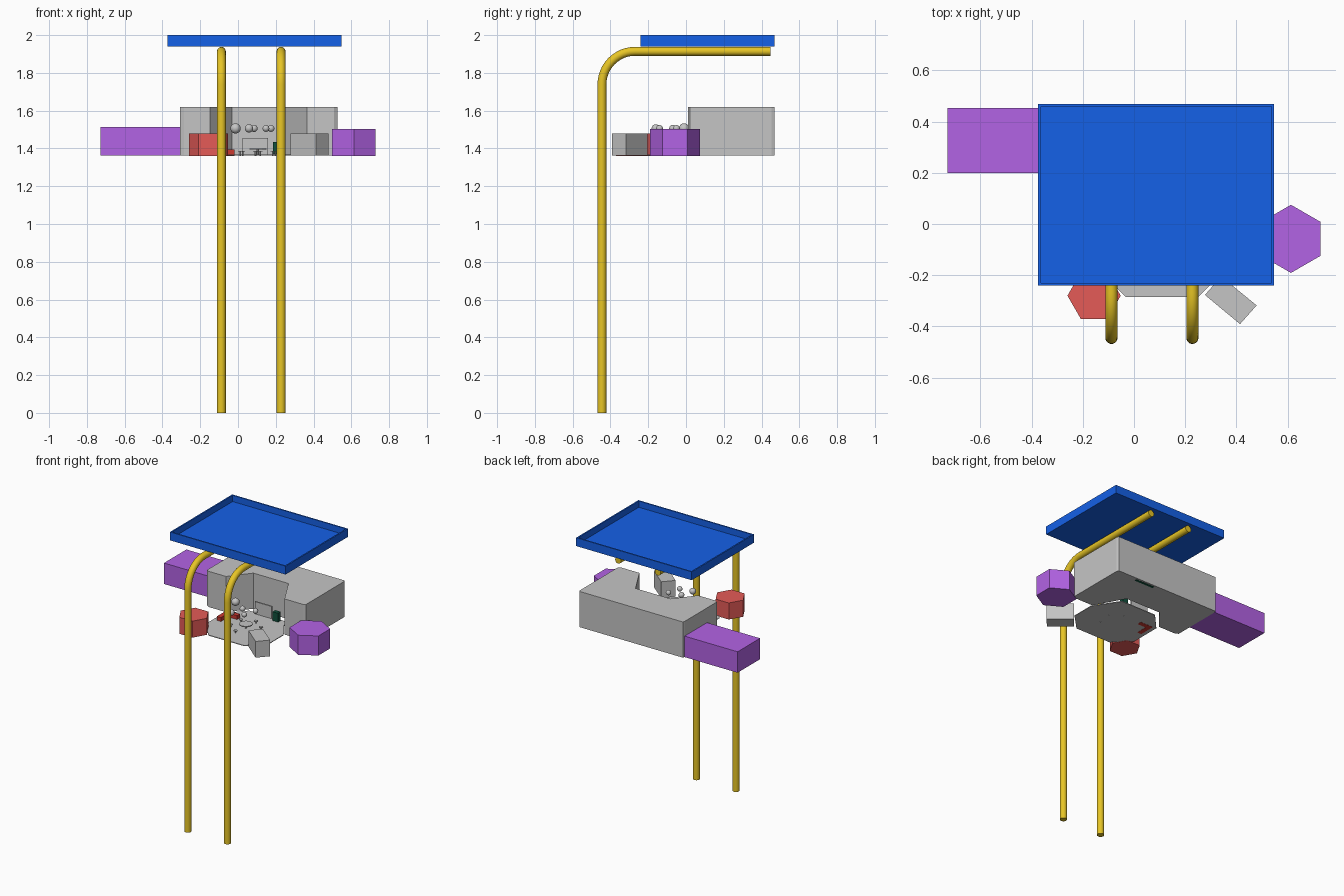
import bpy, bmesh, math
from mathutils import Vector

if "Cube" in bpy.data.objects:
    bpy.data.objects.remove(bpy.data.objects["Cube"])


def mat(name, col):
    m = bpy.data.materials.new(name)
    m.diffuse_color = (*col, 1)
    m.use_nodes = True
    m.node_tree.nodes["Principled BSDF"].inputs["Base Color"].default_value = m.diffuse_color
    return m


BLUE = mat("blue", (0.008, 0.125, 0.84))
YELLOW = mat("yellow", (0.83, 0.58, 0.02))
GREY = mat("grey", (0.56, 0.56, 0.56))
PURPLE = mat("purple", (0.45, 0.125, 0.78))
RED = mat("red", (0.78, 0.105, 0.097))
BRIGHT_RED = mat("bright red", (0.6, 0.04, 0.03))
GREEN = mat("dark green", (0.005, 0.08, 0.045))


def finish(bm, name, material):
    bmesh.ops.recalc_face_normals(bm, faces=bm.faces)
    me = bpy.data.meshes.new(name)
    bm.to_mesh(me)
    bm.free()
    me.materials.append(material)
    ob = bpy.data.objects.new(name, me)
    bpy.context.collection.objects.link(ob)
    return ob


def prism(name, outline, z0, z1, material):
    """Extrude a plan outline from z0 up to z1."""
    bm = bmesh.new()
    low = [bm.verts.new((x, y, z0)) for x, y in outline]
    high = [bm.verts.new((x, y, z1)) for x, y in outline]
    bm.faces.new(low[::-1])
    bm.faces.new(high)
    n = len(outline)
    for i in range(n):
        j = (i + 1) % n
        bm.faces.new((low[i], low[j], high[j], high[i]))
    return finish(bm, name, material)


def box(name, x0, x1, y0, y1, z0, z1, material):
    return prism(name, [(x0, y0), (x1, y0), (x1, y1), (x0, y1)], z0, z1, material)


def ngon(cx, cy, r, n, turn=0):
    return [(cx + r * math.cos(turn + 2 * math.pi * i / n),
             cy + r * math.sin(turn + 2 * math.pi * i / n)) for i in range(n)]


def smooth(ob):
    bpy.ops.object.select_all(action='DESELECT')
    ob.select_set(True)
    bpy.context.view_layer.objects.active = ob
    bpy.ops.object.shade_smooth_by_angle(angle=math.radians(40))


# Canopy: shallow open tray, inset and pushed down from the top
X0, X1, Y0, Y1 = -0.374, 0.547, -0.24, 0.469
bm = bmesh.new()
bmesh.ops.create_cube(bm, size=1)
for v in bm.verts:
    v.co = (X0 if v.co.x < 0 else X1, Y0 if v.co.y < 0 else Y1, 1.94 if v.co.z < 0 else 2.0)
bm.normal_update()
top = max(bm.faces, key=lambda f: f.calc_center_median().z)
bmesh.ops.inset_region(bm, faces=[top], thickness=0.014)
new = bmesh.ops.extrude_face_region(bm, geom=[top])
bmesh.ops.translate(bm, vec=(0, 0, -0.045),
                    verts=[g for g in new["geom"] if isinstance(g, bmesh.types.BMVert)])
if top.is_valid:
    bm.faces.remove(top)
finish(bm, "canopy_tray", BLUE)

# Two bent support pipes
PY, PZ, PR, BEND = -0.445, 1.914, 0.0235, 0.175
for side, px in (("left", -0.088), ("right", 0.228)):
    path = [(px, PY, 0)]
    for i in range(13):
        a = math.pi / 2 * i / 12
        path.append((px, PY + BEND * (1 - math.cos(a)), PZ - BEND * (1 - math.sin(a))))
    path.append((px, 0.447, PZ))
    bm = bmesh.new()
    rings = []
    n = 20
    for i, p in enumerate(path):
        a = math.pi / 2 * min(max(i - 1, 0), 12) / 12
        side_dir = Vector((0, -math.cos(a), math.sin(a)))
        rings.append([bm.verts.new(Vector(p) + PR * (Vector((1, 0, 0)) * math.cos(t) + side_dir * math.sin(t)))
                      for t in (2 * math.pi * k / n for k in range(n))])
    for r0, r1 in zip(rings, rings[1:]):
        for k in range(n):
            bm.faces.new((r0[k], r0[(k + 1) % n], r1[(k + 1) % n], r1[k]))
    bm.faces.new(rings[0])
    bm.faces.new(rings[-1])
    smooth(finish(bm, side + "_pipe", YELLOW))

# Main grey block: shorter left wing, recess in the front, trimmed corners
BZ = 1.363
prism("main_block", [
    (-0.287, 0.075), (-0.148, 0.075), (-0.032, 0.22), (0.248, 0.22), (0.364, 0.01),
    (0.509, 0.01), (0.528, 0.022), (0.528, 0.452), (0.522, 0.468),
    (-0.302, 0.468), (-0.307, 0.452), (-0.307, 0.088)], BZ, 1.62, GREY)

# Thin floor plate in front, reaching into the recess
prism("floor_plate", [
    (-0.032, -0.286), (0.25, -0.286), (0.364, -0.17), (0.364, 0.0),
    (0.248, 0.175), (-0.032, 0.175), (-0.148, 0.05), (-0.148, -0.17)], BZ - 0.001, BZ + 0.004, GREY)

# Outer rooms
box("left_room", -0.729, -0.306, 0.199, 0.454, BZ, 1.514, PURPLE)
prism("right_hexagon_room", ngon(0.613, -0.058, 0.133, 6, math.pi / 6), 1.361, 1.502, PURPLE)
prism("red_hexagon_room", ngon(-0.156, -0.28, 0.104, 6), 1.361, 1.48, RED)
prism("angled_box", [(0.277, -0.277), (0.414, -0.391), (0.479, -0.318), (0.341, -0.205)],
      BZ, 1.48, GREY)

# Floating balls above the floor
for i, (x, y, r) in enumerate([(-0.013, -0.01, 0.027), (0.058, -0.16, 0.022), (0.085, -0.07, 0.019),
                               (0.148, -0.14, 0.018), (0.175, -0.05, 0.018)]):
    bm = bmesh.new()
    bmesh.ops.create_uvsphere(bm, u_segments=16, v_segments=10, radius=r)
    bmesh.ops.translate(bm, vec=(x, y, 1.506), verts=bm.verts)
    smooth(finish(bm, "ball_%d" % i, GREY))

# Back screen, table and stools
box("back_screen", 0.025, 0.16, 0.155, 0.165, BZ, 1.455, GREY)
prism("table_top", ngon(0.105, -0.06, 0.045, 12), 1.394, 1.4, GREY)
prism("table_leg", ngon(0.105, -0.06, 0.006, 8), BZ, 1.395, GREY)
for i, (x, y) in enumerate(ngon(0.105, -0.06, 0.1, 6, 0.4)):
    prism("stool_leg_%d" % i, ngon(x, y, 0.004, 6), 1.361, 1.385, GREY)
    prism("stool_seat_%d" % i, ngon(x, y, 0.013, 8), 1.383, 1.387, GREY)

# Red corner bench, green planter and green strip under the block
box("bench_long", -0.12, -0.018, 0.015, 0.048, 1.361, 1.395, BRIGHT_RED)
box("bench_short", -0.12, -0.087, -0.07, 0.015, 1.361, 1.395, BRIGHT_RED)
box("planter", 0.185, 0.228, 0.13, 0.16, 1.37, 1.434, GREEN)
box("green_strip", 0.21, 0.36, 0.437, 0.455, 1.3615, 1.364, GREEN)
